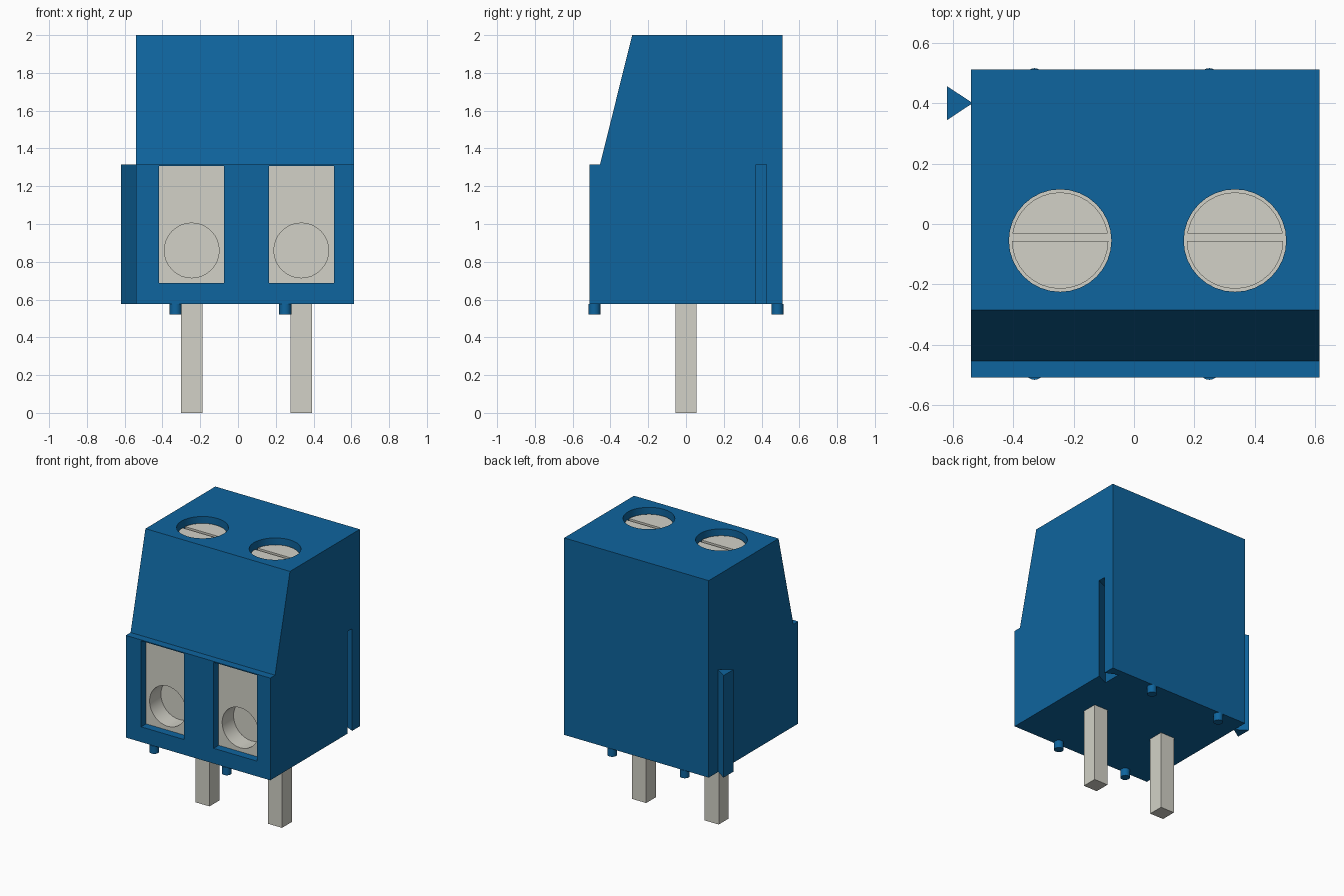
import bpy, bmesh, math
from mathutils import Matrix, Vector

if "Cube" in bpy.data.objects:
    bpy.data.objects.remove(bpy.data.objects["Cube"], do_unlink=True)


def material(name, rgb):
    m = bpy.data.materials.new(name)
    m.use_nodes = True
    m.diffuse_color = (*rgb, 1)
    m.node_tree.nodes["Principled BSDF"].inputs["Base Color"].default_value = (*rgb, 1)
    return m


BLUE = material("blue plastic", (0.0045, 0.129, 0.342))
METAL = material("tinned metal", (0.645, 0.639, 0.572))


def finish(name, bm, mat):
    bmesh.ops.recalc_face_normals(bm, faces=bm.faces)
    me = bpy.data.meshes.new(name)
    bm.to_mesh(me)
    bm.free()
    me.materials.append(mat)
    ob = bpy.data.objects.new(name, me)
    bpy.context.collection.objects.link(ob)
    return ob


def box(name, lo, hi, mat):
    lo, hi = Vector(lo), Vector(hi)
    bm = bmesh.new()
    bmesh.ops.create_cube(bm, size=1, matrix=Matrix.Translation((lo + hi) / 2) @ Matrix.Diagonal((*(hi - lo), 1)))
    return finish(name, bm, mat)


def cylinder(name, centre, radius, depth, mat, axis="Z", sides=32):
    bm = bmesh.new()
    turn = Matrix.Rotation(math.pi / 2, 4, "X") if axis == "Y" else Matrix()
    bmesh.ops.create_cone(bm, cap_ends=True, segments=sides, radius1=radius, radius2=radius,
                          depth=depth, matrix=Matrix.Translation(centre) @ turn)
    return finish(name, bm, mat)


def prism(name, points, shift, mat):
    """Extrude a flat outline along a vector."""
    bm = bmesh.new()
    face = bm.faces.new([bm.verts.new(p) for p in points])
    new = bmesh.ops.extrude_face_region(bm, geom=[face])["geom"]
    bmesh.ops.translate(bm, vec=shift, verts=[v for v in new if isinstance(v, bmesh.types.BMVert)])
    return finish(name, bm, mat)


def activate(ob):
    bpy.ops.object.select_all(action="DESELECT")
    ob.select_set(True)
    bpy.context.view_layer.objects.active = ob


def cut(ob, cutter):
    mod = ob.modifiers.new("cut", "BOOLEAN")
    mod.operation, mod.solver, mod.object = "DIFFERENCE", "EXACT", cutter
    activate(ob)
    bpy.ops.object.modifier_apply(modifier=mod.name)
    bpy.data.objects.remove(cutter, do_unlink=True)


def smooth(ob):
    activate(ob)
    bpy.ops.object.shade_smooth_by_angle(angle=math.radians(30))


X0, X1 = -0.54, 0.615          # housing sides
BASE, LEDGE, TOP = 0.577, 1.315, 2.0
POLES = {"right": -0.245, "left": 0.335}
SCREW_Y = -0.055

# Housing with sloped front
profile = [(-0.51, BASE), (-0.51, LEDGE), (-0.455, LEDGE), (-0.285, TOP), (0.512, TOP), (0.512, BASE)]
housing = prism("housing", [(X0, y, z) for y, z in profile], (X1 - X0, 0, 0), BLUE)

# Dovetail slot on one side, matching rib on the other
slot = [(X1 + 0.02, 0.383), (X1 + 0.02, 0.412), (X1, 0.425), (0.525, 0.468), (0.525, 0.327), (X1, 0.37)]
cut(housing, prism("slot_cutter", [(x, y, BASE - 0.1) for x, y in slot], (0, 0, LEDGE - BASE + 0.1), BLUE))
rib = [(-0.62, 0.345), (-0.62, 0.457), (X0 + 0.005, 0.401)]
prism("joining_rib", [(x, y, BASE) for x, y in rib], (0, 0, LEDGE - BASE), BLUE)

for side, x in POLES.items():
    # Wire opening and screw well in the housing
    cut(housing, box("opening_cutter", (x - 0.172, -0.6, 0.687), (x + 0.172, -0.28, 1.308), BLUE))
    cut(housing, cylinder("well_cutter", (x, SCREW_Y, 1.95), 0.17, 0.3, BLUE))

    # Metal clamp with a round wire hole
    clamp = box(side + "_wire_clamp", (x - 0.172, -0.453, 0.687), (x + 0.172, -0.28, 1.308), METAL)
    cut(clamp, cylinder("wire_cutter", (x, -0.433, 0.86), 0.145, 0.22, METAL, "Y"))
    smooth(clamp)

    # Slotted screw on a collar
    smooth(cylinder(side + "_screw_collar", (x, SCREW_Y, 1.865), 0.17, 0.13, METAL))
    screw = cylinder(side + "_screw_head", (x, SCREW_Y, 1.92), 0.16, 0.07, METAL)
    cut(screw, box("slot_cutter", (x - 0.2, -0.056, 1.931), (x + 0.2, -0.031, 2.0), METAL))
    smooth(screw)

    # Solder pin
    box(side + "_pin", (x - 0.056, -0.056, 0), (x + 0.056, 0.056, BASE + 0.02), METAL)

    # Stand-off feet
    for end, y in (("front", -0.485), ("back", 0.485)):
        smooth(cylinder(f"{end}_{side}_foot", (x - 0.085, y, 0.549), 0.032, 0.057, BLUE, sides=20))

smooth(housing)
